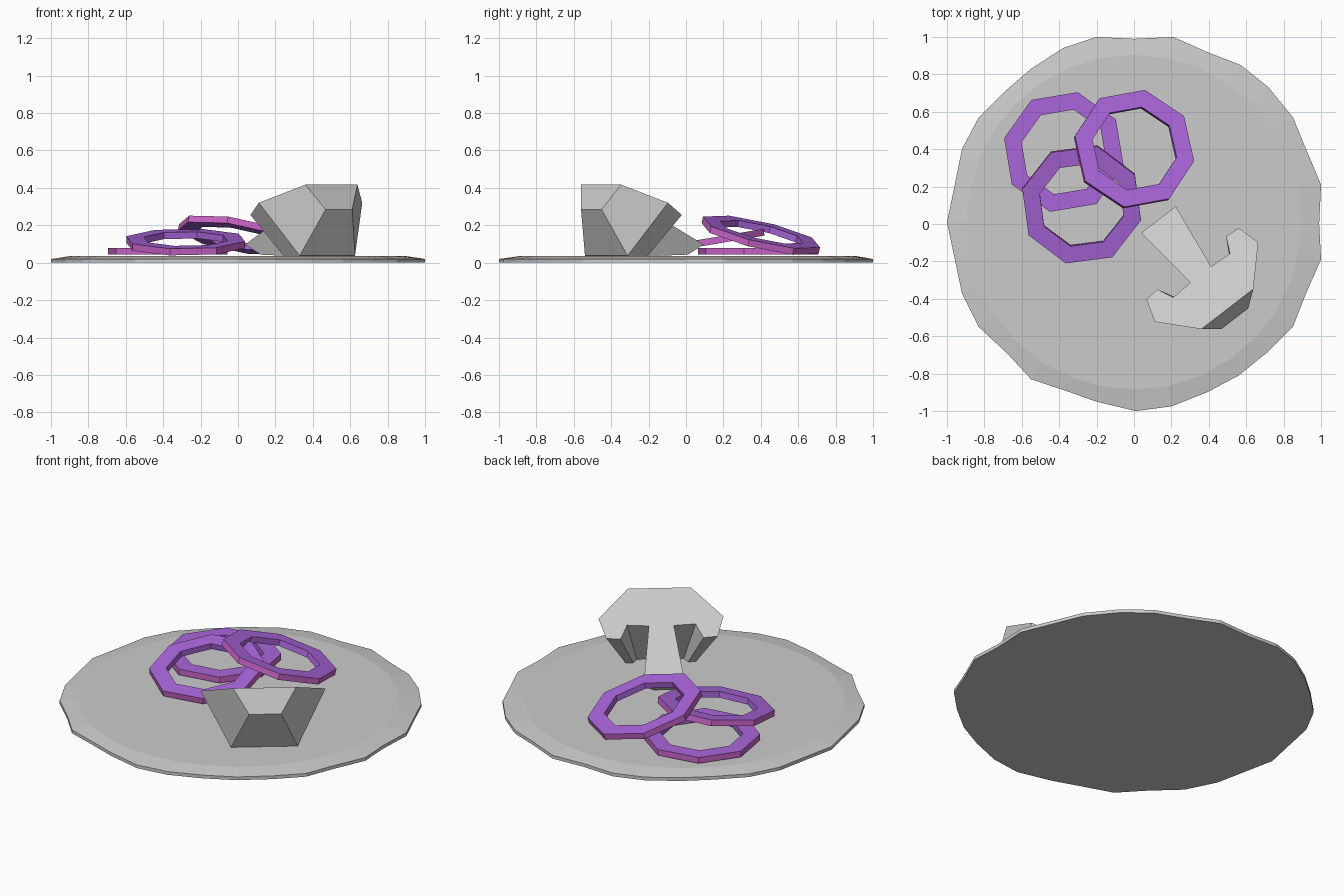
import bpy, bmesh
from math import cos, sin, tau, radians
from mathutils import Vector

if "Cube" in bpy.data.objects:
    bpy.data.objects.remove(bpy.data.objects["Cube"])


def make_object(name, bm, materials=()):
    bmesh.ops.recalc_face_normals(bm, faces=bm.faces[:])
    mesh = bpy.data.meshes.new(name)
    bm.to_mesh(mesh)
    bm.free()
    for m in materials:
        mesh.materials.append(m)
    obj = bpy.data.objects.new(name, mesh)
    bpy.context.collection.objects.link(obj)
    return obj


def colour(name, rgb):
    m = bpy.data.materials.new(name)
    m.diffuse_color = (*rgb, 1)
    m.use_nodes = True
    m.node_tree.nodes["Principled BSDF"].inputs["Base Color"].default_value = m.diffuse_color
    return m


def bridge(bm, a, b, mat=0):
    n = len(a)
    for i in range(n):
        j = (i + 1) % n
        bm.faces.new((a[i], a[j], b[j], b[i])).material_index = mat


# Chipped stone plate: irregular outline, sloping rim, flat top
outline = [(-.20, 1), (0, .99), (.21, 1), (.39, .92), (.57, .85), (.72, .73), (.85, .57),
           (.92, .40), (1, .21), (.99, 0), (1, -.19), (.92, -.37), (.85, -.55), (.72, -.68),
           (.56, -.81), (.39, -.90), (.20, -.975), (.01, -1), (-.20, -.95), (-.37, -.89),
           (-.55, -.83), (-.68, -.69), (-.83, -.55), (-.92, -.37), (-.96, -.18), (-1, .01),
           (-.96, .20), (-.92, .40), (-.83, .57), (-.69, .71), (-.55, .83), (-.38, .94)]
bm = bmesh.new()
bottom = [bm.verts.new((x, y, 0)) for x, y in outline]
rim = [bm.verts.new((x, y, .02)) for x, y in outline]
inner = []
for x, y in outline:
    d = Vector((x, y)).normalized() * .895
    inner.append(bm.verts.new((d.x, d.y + .01, .036)))
bridge(bm, bottom, rim)
bridge(bm, rim, inner)
bm.faces.new(inner)
bm.faces.new(bottom)
make_object("plate", bm)

# Three overlapping octagonal rings: violet with magenta outer walls
violet = colour("violet", (.40, .13, .70))
magenta = colour("magenta", (.60, .13, .60))


def octagon_ring(name, centre, normal, phase, r_out=.328, r_in=.232, half=.018):
    bm = bmesh.new()
    loops = []
    for r, z in ((r_out, -half), (r_out, half), (r_in, half), (r_in, -half)):
        loops.append([bm.verts.new((r * cos(a), r * sin(a), z))
                      for a in (radians(phase) + tau * i / 8 for i in range(8))])
    for k in range(4):
        bridge(bm, loops[k], loops[(k + 1) % 4], 1 if k == 0 else 0)
    obj = make_object(name, bm, (violet, magenta))
    obj.rotation_mode = 'QUATERNION'
    obj.rotation_quaternion = Vector((0, 0, 1)).rotation_difference(Vector(normal))
    obj.location = centre


octagon_ring("flat_ring", (-.375, .385, .062), (0, 0, 1), 77)
octagon_ring("middle_ring", (-.28, .105, .11), (0, -.17, 1), 75)
octagon_ring("top_ring", (0, .40, .147), (.178, .232, 1), 79)

# Anchor leaning out of the plate: mirrored half outline (length, half width, height)
top_half = [(.10, .117, .057), (.52, .07, .057), (.528, .192, .057), (.431, .232, .057),
            (.438, .312, .057), (.577, .35, .057), (.784, .176, .057)]
low_half = [(.13, .06, -.02), (.50, .05, -.23), (.50, .13, -.235), (.46, .15, -.215),
            (.463, .19, -.22), (.575, .187, -.262), (.780, .09, -.091)]
origin = Vector((.093, .072, 0))
along, across, up = Vector((.61, -.79, 0)), Vector((.79, .61, 0)), Vector((0, 0, 1))
lean = radians(27.9)
u_axis = along * cos(lean) + up * sin(lean)
n_axis = up * cos(lean) - along * sin(lean)


def anchor_loop(bm, half):
    points = half + [(u, -h, n) for u, h, n in reversed(half)]
    return [bm.verts.new(origin + u_axis * u + across * h + n_axis * n) for u, h, n in points]


bm = bmesh.new()
top = anchor_loop(bm, top_half)
low = anchor_loop(bm, low_half)
bridge(bm, top, low)
bm.faces.new(top)
bm.faces.new(low[5:9])                 # sloping underside of the crown
under = bm.faces.new(low[:6] + low[8:])  # underside sunk into the plate
bmesh.ops.triangulate(bm, faces=[under])
make_object("anchor", bm)
